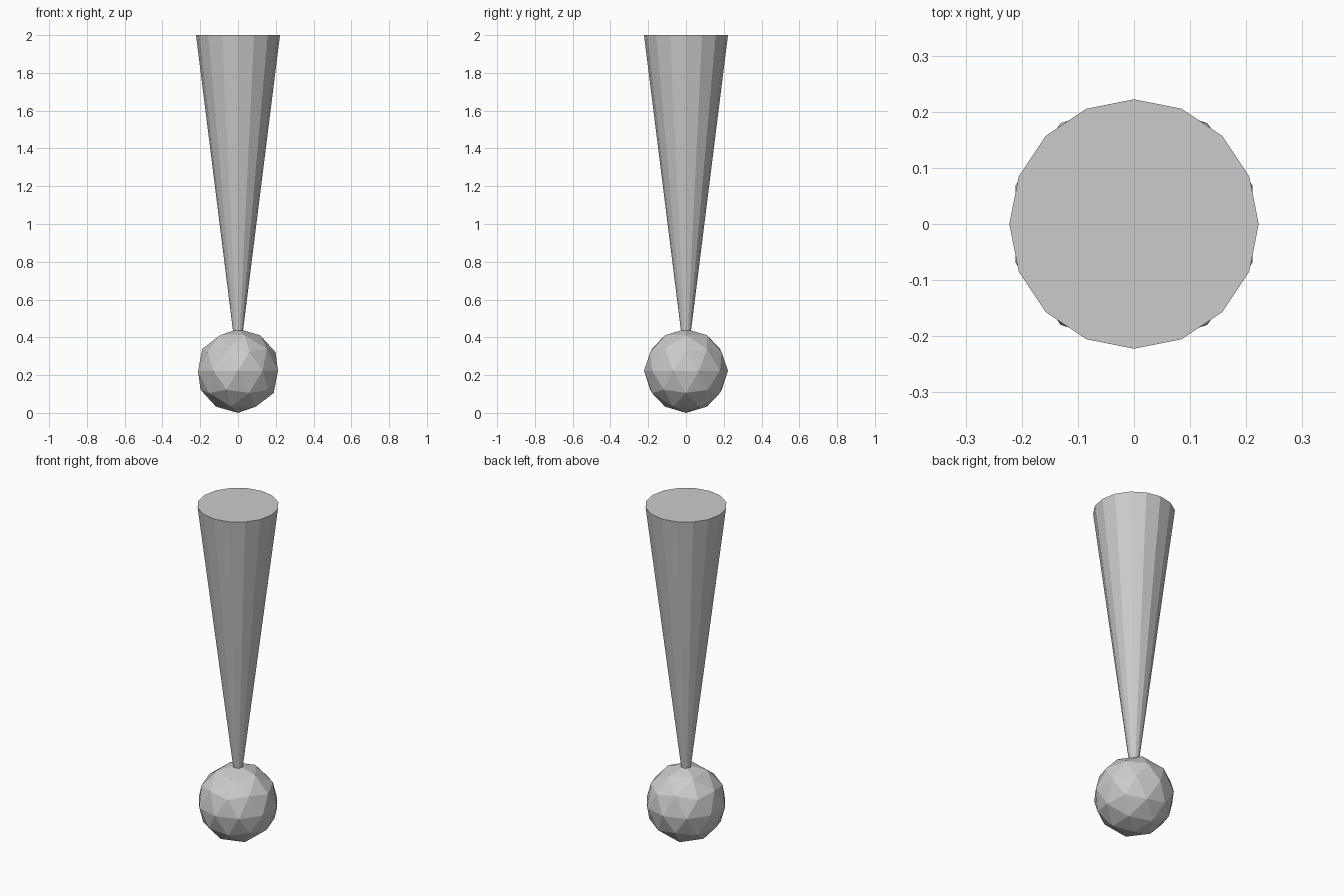
import bpy
from math import pi

cube = bpy.data.objects.get("Cube")
if cube:
    bpy.data.objects.remove(cube, do_unlink=True)

RADIUS = 2 / 9          # shared by the ball and the wide end of the cone
HEIGHT = 2.0

# Single flat grey
grey = bpy.data.materials.new("plain_grey")
grey.use_nodes = True
colour = (0.6, 0.6, 0.6, 1)
grey.diffuse_color = colour
grey.node_tree.nodes["Principled BSDF"].inputs["Base Color"].default_value = colour


def finish(name):
    obj = bpy.context.object
    obj.name = name
    obj.data.materials.append(grey)
    bpy.ops.object.shade_flat()


# Faceted ball resting on the ground
bpy.ops.mesh.primitive_ico_sphere_add(subdivisions=2, radius=RADIUS,
                                      location=(0, 0, RADIUS))
finish("ball")

# Inverted cone whose tip is buried at the centre of the ball
depth = HEIGHT - RADIUS
bpy.ops.mesh.primitive_cone_add(vertices=16, radius1=0, radius2=RADIUS,
                                depth=depth,
                                location=(0, 0, RADIUS + depth / 2))
finish("inverted_cone")
